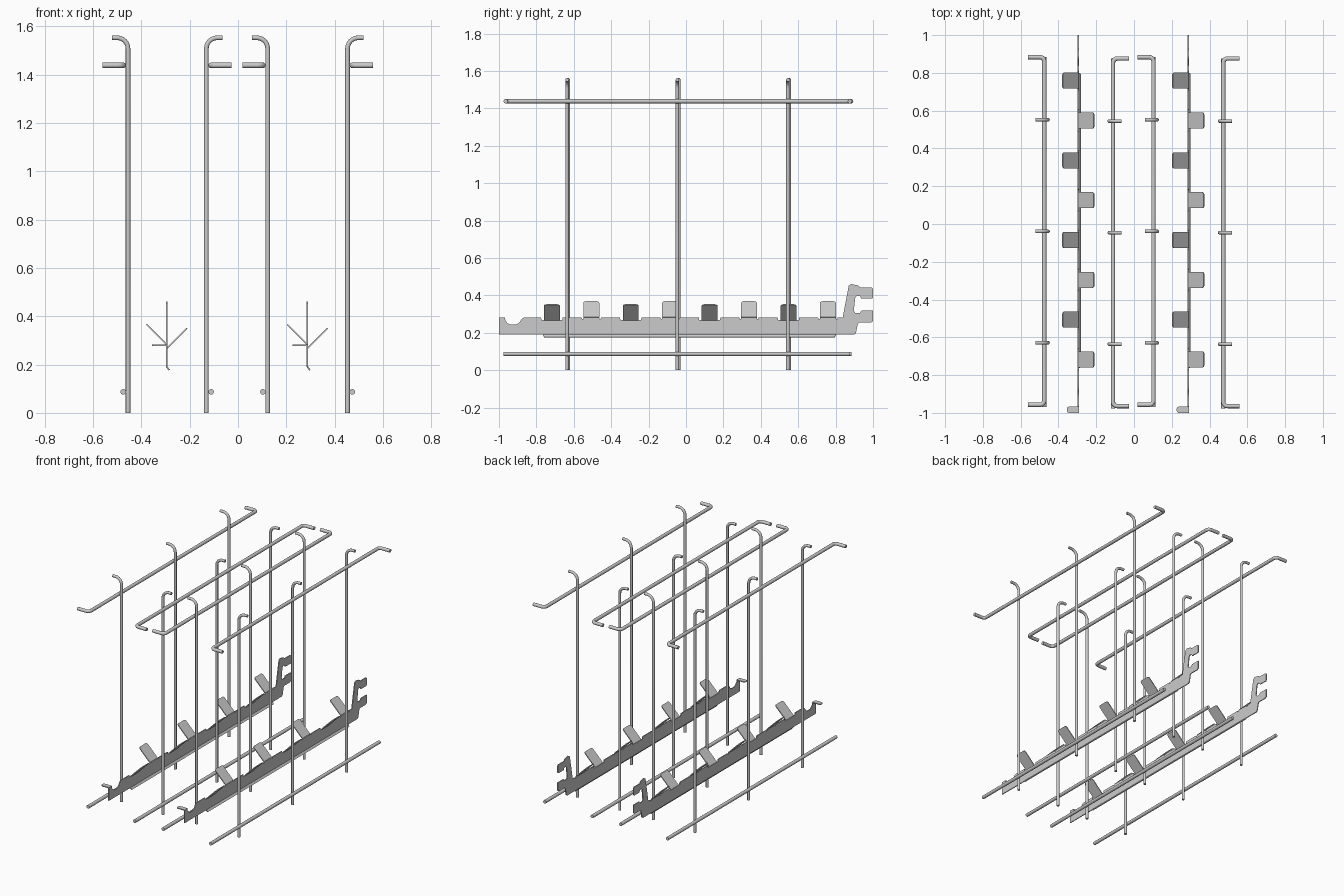
import bpy, bmesh, math
from mathutils import Vector as V

if "Cube" in bpy.data.objects:
    bpy.data.objects.remove(bpy.data.objects["Cube"])


def finish(name, me):
    me.name = name
    ob = bpy.data.objects.new(name, me)
    bpy.context.collection.objects.link(ob)
    bpy.ops.object.select_all(action='DESELECT')
    ob.select_set(True)
    bpy.context.view_layer.objects.active = ob
    bpy.ops.object.shade_smooth_by_angle(angle=math.radians(35))
    return ob


def fillet(points, radii, n=6):
    """Round the inner corners of an open path."""
    pts = [V(p) for p in points]
    out = [pts[0]]
    for i in range(1, len(pts) - 1):
        p, r = pts[i], radii
        a = (pts[i - 1] - p).normalized()
        b = (pts[i + 1] - p).normalized()
        c = p + (a + b) * r                     # right-angle corner
        for k in range(n + 1):
            t = math.pi / 2 * k / n
            out.append(c - b * r * math.cos(t) - a * r * math.sin(t))
    return out + [pts[-1]]


def rod(name, pts, radius):
    cu = bpy.data.curves.new(name, 'CURVE')
    cu.dimensions = '3D'
    cu.bevel_depth, cu.bevel_resolution, cu.use_fill_caps = radius, 5, True
    sp = cu.splines.new('POLY')
    sp.points.add(len(pts) - 1)
    for q, p in zip(sp.points, pts):
        q.co = (*p, 1)
    tmp = bpy.data.objects.new(name + "_path", cu)
    bpy.context.collection.objects.link(tmp)
    bpy.context.view_layer.update()
    me = bpy.data.meshes.new_from_object(tmp.evaluated_get(bpy.context.evaluated_depsgraph_get()))
    bpy.data.objects.remove(tmp)
    return finish(name, me)


def sheet(name, outline, origin, u, v, thick):
    """Flat metal plate: outline in (u, v), thickness centred on the plane."""
    u, v = V(u).normalized(), V(v).normalized()
    n = u.cross(v)
    bm = bmesh.new()
    f = bm.faces.new([bm.verts.new(V(origin) + u * a + v * b - n * thick / 2) for a, b in outline])
    ext = bmesh.ops.extrude_face_region(bm, geom=[f])
    bmesh.ops.translate(bm, vec=n * thick, verts=[e for e in ext['geom'] if isinstance(e, bmesh.types.BMVert)])
    bmesh.ops.recalc_face_normals(bm, faces=bm.faces)
    me = bpy.data.meshes.new(name)
    bm.to_mesh(me)
    bm.free()
    return finish(name, me)


def tab_outline(w, length, r):
    """Tab with a square root and two rounded tip corners."""
    pts = fillet([(-w / 2, 0, 0), (-w / 2, length, 0), (w / 2, length, 0), (w / 2, 0, 0)], r)
    return [(p.x, p.y) for p in pts]


# Four wire racks: upright x, outward direction, y shift
for i, (x, d, dy) in enumerate([(-.455, -1, .007), (-.131, 1, 0), (.123, -1, .007), (.453, 1, 0)]):
    rx = x + d * .02
    tip = x + d * .066
    for j, y in enumerate((-.636, -.046, .545)):
        rod(f"upright_{i}_{j}", fillet([(x, y + dy, 0), (x, y + dy, 1.552), (tip, y + dy, 1.552)], .045), .0095)
    end = rx + d * .085
    y0, y1 = -.964 + dy, .876 + dy
    rod(f"upper_rail_{i}", fillet([(end, y0, 1.438), (rx, y0, 1.438), (rx, y1, 1.438), (end, y1, 1.438)], .022), .0115)
    rod(f"lower_rail_{i}", [(rx, -.977 + dy, .087), (rx, .877 + dy, .087)], .0115)

# Tab positions along the bars, alternating right / left
TABS = [(-.717 + .2108 * k, 1 if k % 2 == 0 else -1) for k in range(8)]
T = .006

# Bar outline: bottom edge, hooked end, top edge with relief notches, locating dip
bar = [(-1, .19), (.898, .19), (.908, .197), (.918, .245), (.925, .254), (.988, .254), (1, .262),
       (1, .318), (.938, .318), (.930, .306), (.905, .306), (.897, .318), (.905, .388), (.913, .397),
       (.930, .397), (.938, .382), (.995, .382), (1, .388), (1, .435), (.993, .441), (.930, .441),
       (.922, .452), (.905, .456), (.885, .461), (.870, .452), (.838, .282)]
for y, s in reversed(TABS):
    if s > 0:
        bar += [(y + .058, .282), (y + .055, .267), (y - .055, .267), (y - .058, .282)]
    else:
        bar += [(y + .052, .282), (y + .050, .274), (y + .043, .274), (y + .042, .282),
                (y - .042, .282), (y - .043, .274), (y - .050, .274), (y - .052, .282)]
bar += [(-.865, .282), (-.88, .272), (-.893, .252), (-.91, .243), (-.94, .243), (-.955, .252),
        (-.966, .266), (-.967, .281), (-1, .281)]

# Two support bars with bent tabs, a bottom lip and an end tab
for i, x in enumerate((-.295, .287)):
    sheet(f"support_bar_{i}", bar, (x, 0, 0), (0, 1, 0), (0, 0, 1), T)
    for j, (y, s) in enumerate(TABS):
        z = .283 if s < 0 else .267
        sheet(f"bent_tab_{i}_{j}", tab_outline(.085, .118, .014), (x, y, z), (0, 1, 0), (s, 0, 1), T)
    sheet(f"end_tab_{i}", tab_outline(.033, .061, .012), (x, -.9835, .279), (0, 1, 0), (-1, 0, 0), T)
    sheet(f"bottom_lip_{i}", [(-.765, 0), (-.758, .018), (.795, .018), (.802, 0)],
          (x, 0, .191), (0, 1, 0), (.6, 0, -.8), T)
